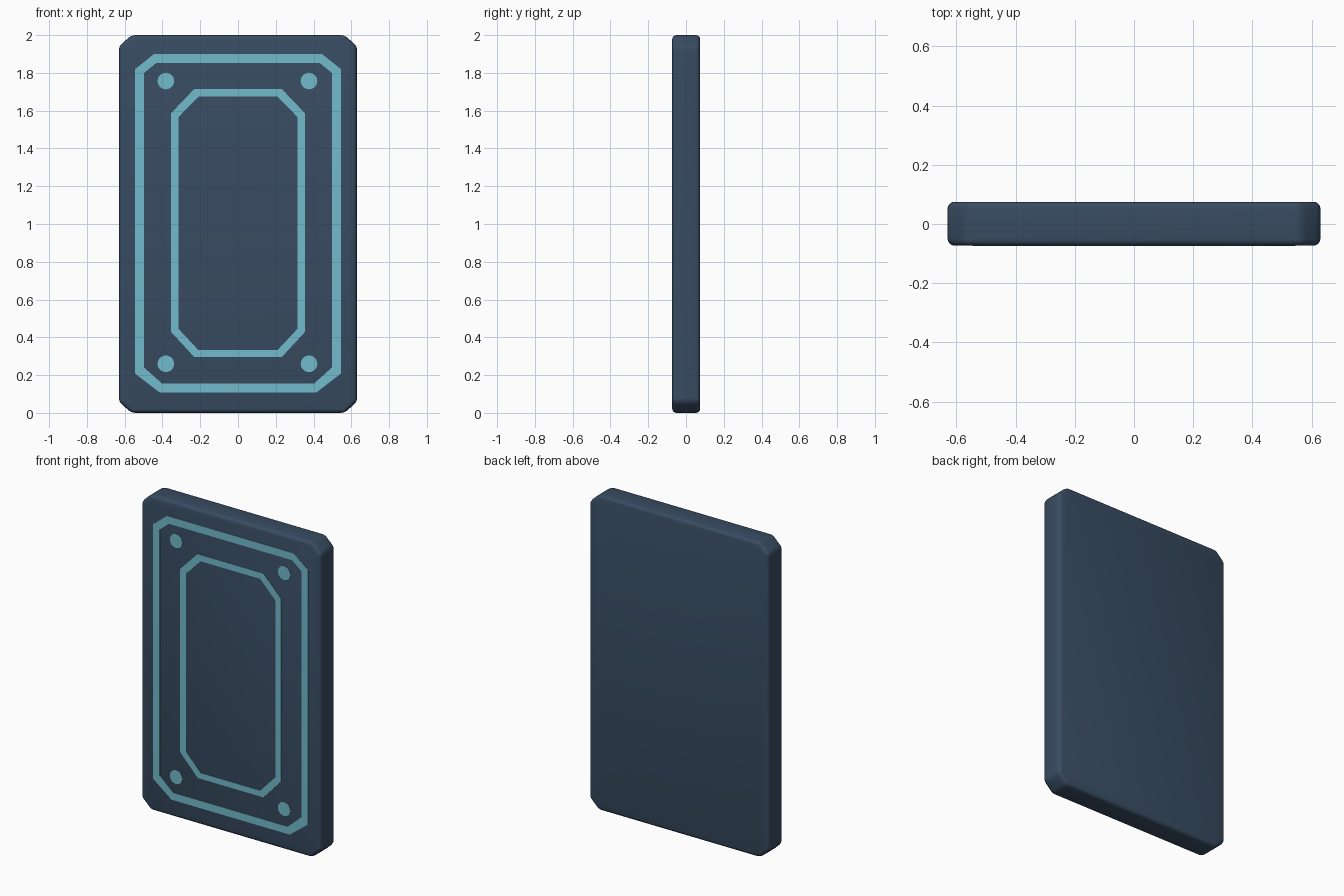
import bpy, bmesh, math

if "Cube" in bpy.data.objects:
    bpy.data.objects.remove(bpy.data.objects["Cube"])

FRONT, BACK = -0.073, 0.075


def material(name, rgb):
    m = bpy.data.materials.new(name)
    m.diffuse_color = (*rgb, 1)
    m.use_nodes = True
    m.node_tree.nodes["Principled BSDF"].inputs["Base Color"].default_value = m.diffuse_color
    return m


slate = material("dark slate blue", (0.040, 0.072, 0.122))
aqua = material("pale aqua", (0.165, 0.500, 0.600))


def add_object(name, bm, mat):
    bmesh.ops.recalc_face_normals(bm, faces=bm.faces)
    me = bpy.data.meshes.new(name)
    bm.to_mesh(me)
    bm.free()
    me.materials.append(mat)
    ob = bpy.data.objects.new(name, me)
    bpy.context.collection.objects.link(ob)
    return ob


def octagon(w, z0, z1, top, bottom):
    """Rectangle of half width w with corners cut by (x, z) amounts."""
    right = [(w - bottom[0], z0), (w, z0 + bottom[1]),
             (w, z1 - top[1]), (w - top[0], z1)]
    return right + [(-x, z) for x, z in reversed(right)]


def prism(name, outline, y0, y1, mat):
    bm = bmesh.new()
    a = [bm.verts.new((x, y0, z)) for x, z in outline]
    b = [bm.verts.new((x, y1, z)) for x, z in outline]
    bm.faces.new(a)
    bm.faces.new(b)
    n = len(a)
    for i in range(n):
        j = (i + 1) % n
        bm.faces.new((a[i], a[j], b[j], b[i]))
    return add_object(name, bm, mat)


def ring(name, outer, inner, mat):
    """Thin flat band lying on the front of the slab."""
    bm = bmesh.new()
    loops = [[bm.verts.new((x, y, z)) for x, z in pts]
             for pts, y in ((outer, FRONT + 0.002), (outer, FRONT - 0.002),
                            (inner, FRONT - 0.002), (inner, FRONT + 0.002))]
    n = len(outer)
    for k in range(4):
        p, q = loops[k], loops[(k + 1) % 4]
        for i in range(n):
            j = (i + 1) % n
            bm.faces.new((p[i], p[j], q[j], q[i]))
    return add_object(name, bm, mat)


# Slab with cut corners and softly rounded edges
slab = prism("slab", octagon(0.63, 0, 2, (0.065, 0.06), (0.065, 0.06)),
             FRONT, BACK, slate)
bev = slab.modifiers.new("rounded edges", "BEVEL")
bev.width = 0.022
bev.segments = 4
bev.limit_method = "ANGLE"
bpy.context.view_layer.objects.active = slab
slab.select_set(True)
bpy.ops.object.modifier_apply(modifier=bev.name)
bpy.ops.object.shade_smooth_by_angle(angle=math.radians(35))

# Inlaid border bands
ring("outer_border",
     octagon(0.545, 0.108, 1.90, (0.10, 0.08), (0.13, 0.10)),
     octagon(0.497, 0.155, 1.853, (0.065, 0.053), (0.095, 0.085)), aqua)
ring("inner_border",
     octagon(0.356, 0.295, 1.715, (0.125, 0.13), (0.125, 0.135)),
     octagon(0.314, 0.332, 1.675, (0.105, 0.108), (0.105, 0.112)), aqua)

# Corner dots
for side, x in (("left", -0.382), ("right", 0.376)):
    for end, z in (("lower", 0.26), ("upper", 1.757)):
        circle = [(x + 0.044 * math.cos(i * math.tau / 24),
                   z + 0.044 * math.sin(i * math.tau / 24)) for i in range(24)]
        prism(f"{end}_{side}_dot", circle, FRONT - 0.002, FRONT + 0.002, aqua)
